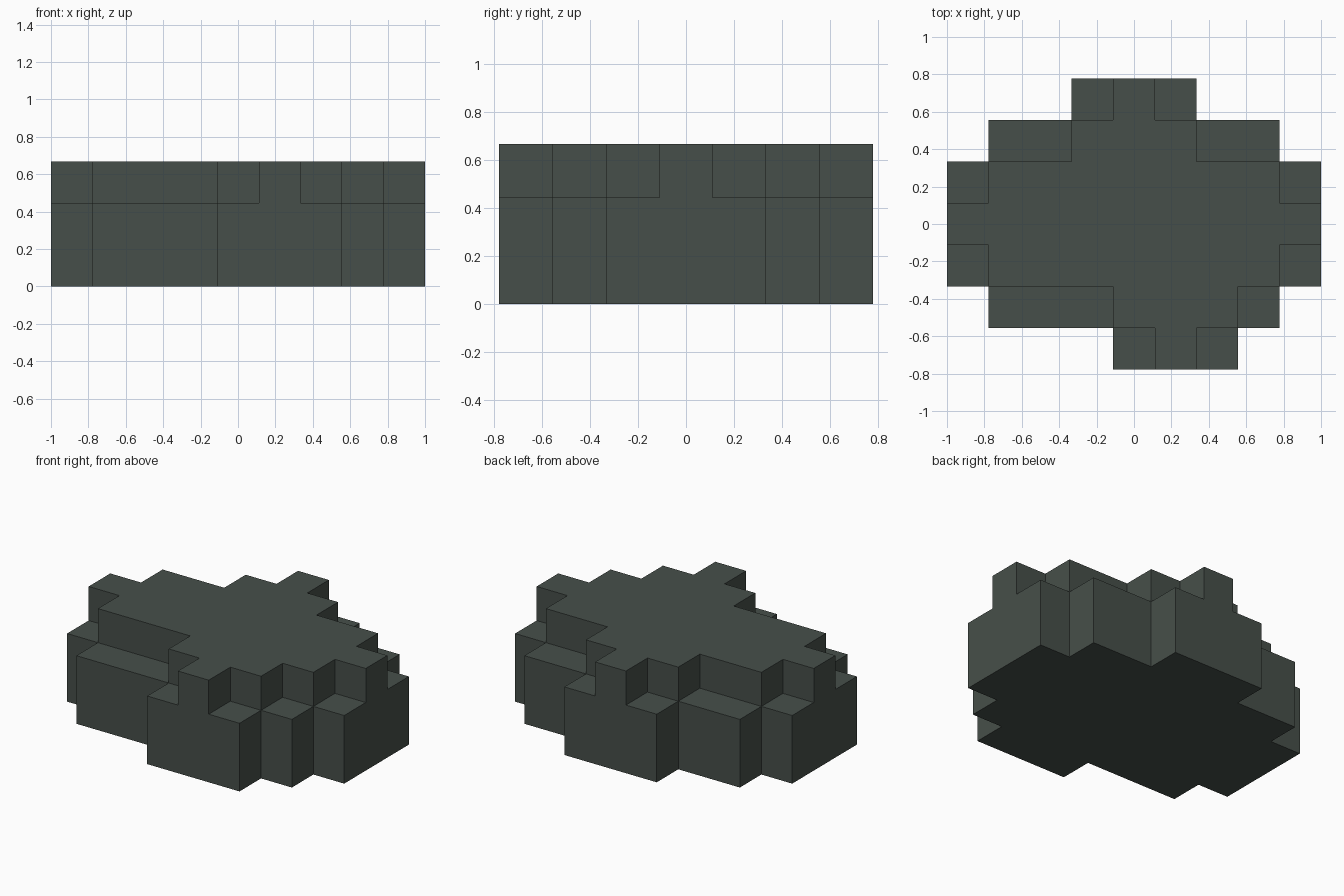
import bpy, bmesh
from mathutils import Vector

cube = bpy.data.objects.get("Cube")
if cube:
    bpy.data.objects.remove(cube, do_unlink=True)

U = 2 / 9                      # block size
NX, NY = 9, 7                  # footprint in blocks

# first and last block of each row, front to back
LOWER = [(4, 6), (1, 7), (0, 8), (0, 8), (0, 8), (1, 7), (3, 5)]
UPPER = [(5, 5), (4, 6), (1, 7), (0, 8), (1, 7), (3, 5), (4, 4)]
TIERS = [LOWER, LOWER, UPPER]  # one entry per block layer


def filled(i, j, k):
    if not (0 <= j < NY and 0 <= k < len(TIERS)):
        return False
    first, last = TIERS[k][j]
    return first <= i <= last


# stone colour
stone = bpy.data.materials.new("dark grey green stone")
stone.use_nodes = True
colour = (0.062, 0.078, 0.068, 1)
stone.diffuse_color = colour
bsdf = next(n for n in stone.node_tree.nodes if n.type == 'BSDF_PRINCIPLED')
bsdf.inputs["Base Color"].default_value = colour
bsdf.inputs["Roughness"].default_value = 0.9

# outer skin of the stacked blocks: one quad wherever a block meets open air
bm = bmesh.new()
for k in range(len(TIERS)):
    for j in range(NY):
        for i in range(NX):
            if not filled(i, j, k):
                continue
            centre = Vector((i + 0.5 - NX / 2, j + 0.5 - NY / 2, k + 0.5))
            for axis in range(3):
                for sign in (-1, 1):
                    n = [0, 0, 0]
                    n[axis] = sign
                    if filled(i + n[0], j + n[1], k + n[2]):
                        continue
                    a, b, n = Vector((0, 0, 0)), Vector((0, 0, 0)), Vector(n)
                    a[(axis + 1) % 3] = 0.5
                    b = n.cross(a)
                    mid = centre + n * 0.5
                    corners = (mid - a - b, mid + a - b, mid + a + b, mid - a + b)
                    bm.faces.new([bm.verts.new(c * U) for c in corners])

# weld and merge into large flat faces
bmesh.ops.remove_doubles(bm, verts=bm.verts, dist=0.001)
bmesh.ops.dissolve_limit(bm, angle_limit=0.01, verts=bm.verts, edges=bm.edges)
bmesh.ops.recalc_face_normals(bm, faces=bm.faces)

mesh = bpy.data.meshes.new("stepped_boulder")
bm.to_mesh(mesh)
bm.free()
mesh.materials.append(stone)
boulder = bpy.data.objects.new("stepped_boulder", mesh)
bpy.context.collection.objects.link(boulder)
